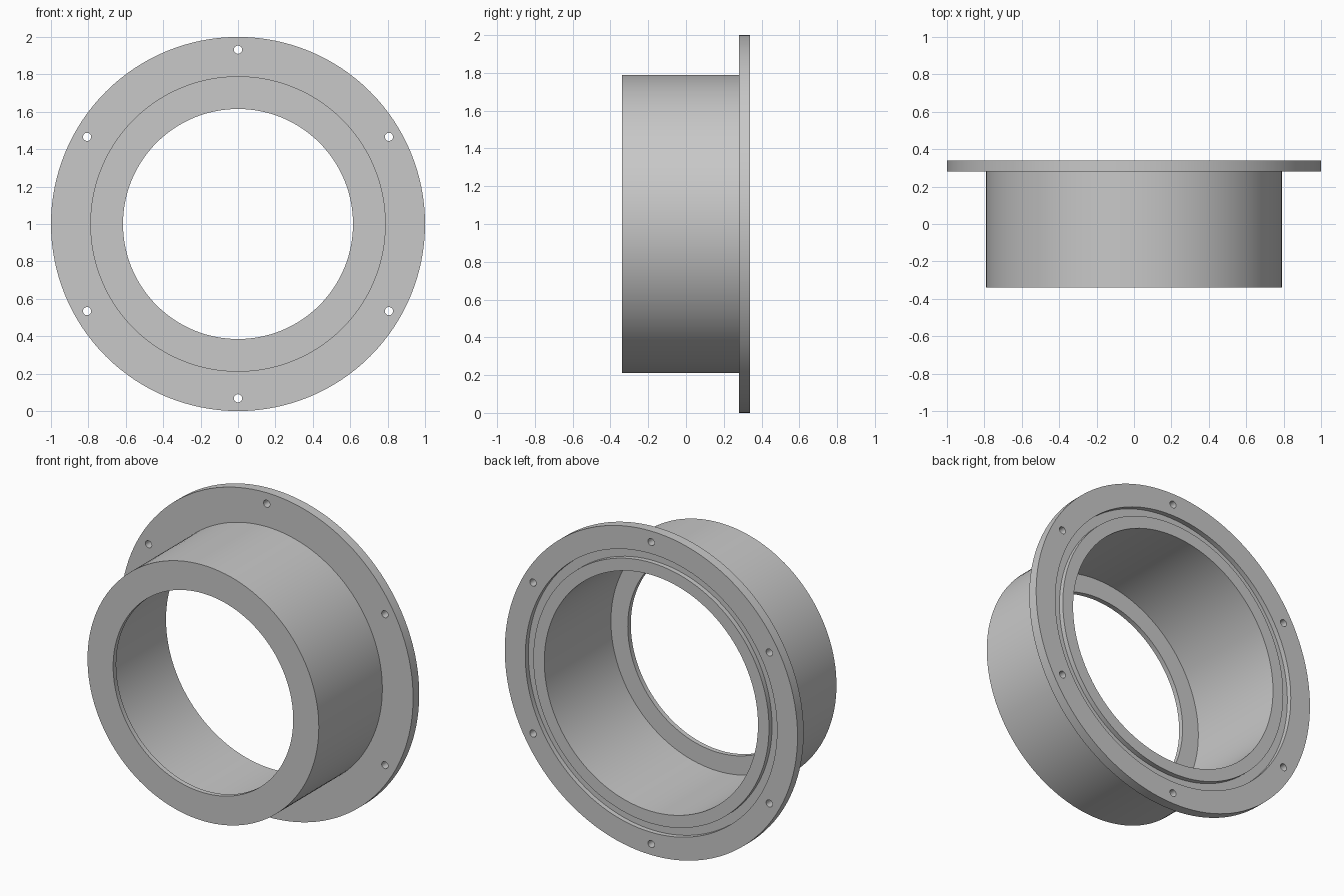
import bpy, bmesh, math
from mathutils import Matrix, Vector

cube = bpy.data.objects.get("Cube")
if cube:
    bpy.data.objects.remove(cube, do_unlink=True)

SEGMENTS = 128
FRONT, BACK = -0.34, 0.34
FLANGE_FRONT = 0.28
GROOVE_FLOOR = BACK - 0.03
LIP_BACK = FRONT + 0.03
CENTRE = Vector((0, 0, 1))

# One plain grey for the whole casting
grey = bpy.data.materials.new("plain grey")
grey.use_nodes = True
grey.diffuse_color = (0.58, 0.58, 0.58, 1)
grey.node_tree.nodes["Principled BSDF"].inputs["Base Color"].default_value = grey.diffuse_color


def make_object(name, bm):
    bmesh.ops.recalc_face_normals(bm, faces=bm.faces)
    mesh = bpy.data.meshes.new(name)
    bm.to_mesh(mesh)
    bm.free()
    mesh.materials.append(grey)
    obj = bpy.data.objects.new(name, mesh)
    bpy.context.collection.objects.link(obj)
    return obj


# Flanged collar: closed (radius, y) section turned about the y axis
section = [
    (0.615, FRONT), (0.79, FRONT),                   # front rim
    (0.79, FLANGE_FRONT), (1.0, FLANGE_FRONT),       # barrel and flange
    (1.0, BACK), (0.86, BACK),
    (0.86, GROOVE_FLOOR), (0.805, GROOVE_FLOOR),     # seal groove
    (0.805, BACK), (0.73, BACK),
    (0.73, LIP_BACK), (0.615, LIP_BACK),             # bore and front lip
]
bm = bmesh.new()
verts = [bm.verts.new((0, y, 1 + r)) for r, y in section]
edges = [bm.edges.new((v, verts[(i + 1) % len(verts)])) for i, v in enumerate(verts)]
bmesh.ops.spin(bm, geom=verts + edges, cent=CENTRE, axis=(0, 1, 0),
               angle=math.tau, steps=SEGMENTS, use_duplicate=False)
bmesh.ops.remove_doubles(bm, verts=bm.verts, dist=0.0001)
collar = make_object("flanged_collar", bm)

# Six bolt holes through the flange
bm = bmesh.new()
for i in range(6):
    angle = i * math.tau / 6
    spot = CENTRE + 0.932 * Vector((math.sin(angle), 0, math.cos(angle)))
    spot.y = (FLANGE_FRONT + BACK) / 2
    bmesh.ops.create_cone(bm, cap_ends=True, segments=24, radius1=0.022, radius2=0.022,
                          depth=0.2, matrix=Matrix.Translation(spot) @ Matrix.Rotation(math.pi / 2, 4, "X"))
cutter = make_object("bolt_hole_cutter", bm)
cutter.hide_render = True

cut = collar.modifiers.new("bolt holes", "BOOLEAN")
cut.operation = "DIFFERENCE"
cut.solver = "EXACT"
cut.object = cutter

bpy.ops.object.select_all(action="DESELECT")
collar.select_set(True)
bpy.context.view_layer.objects.active = collar
bpy.ops.object.modifier_apply(modifier=cut.name)
bpy.data.objects.remove(cutter, do_unlink=True)
bpy.ops.object.shade_smooth_by_angle(angle=math.radians(30))
